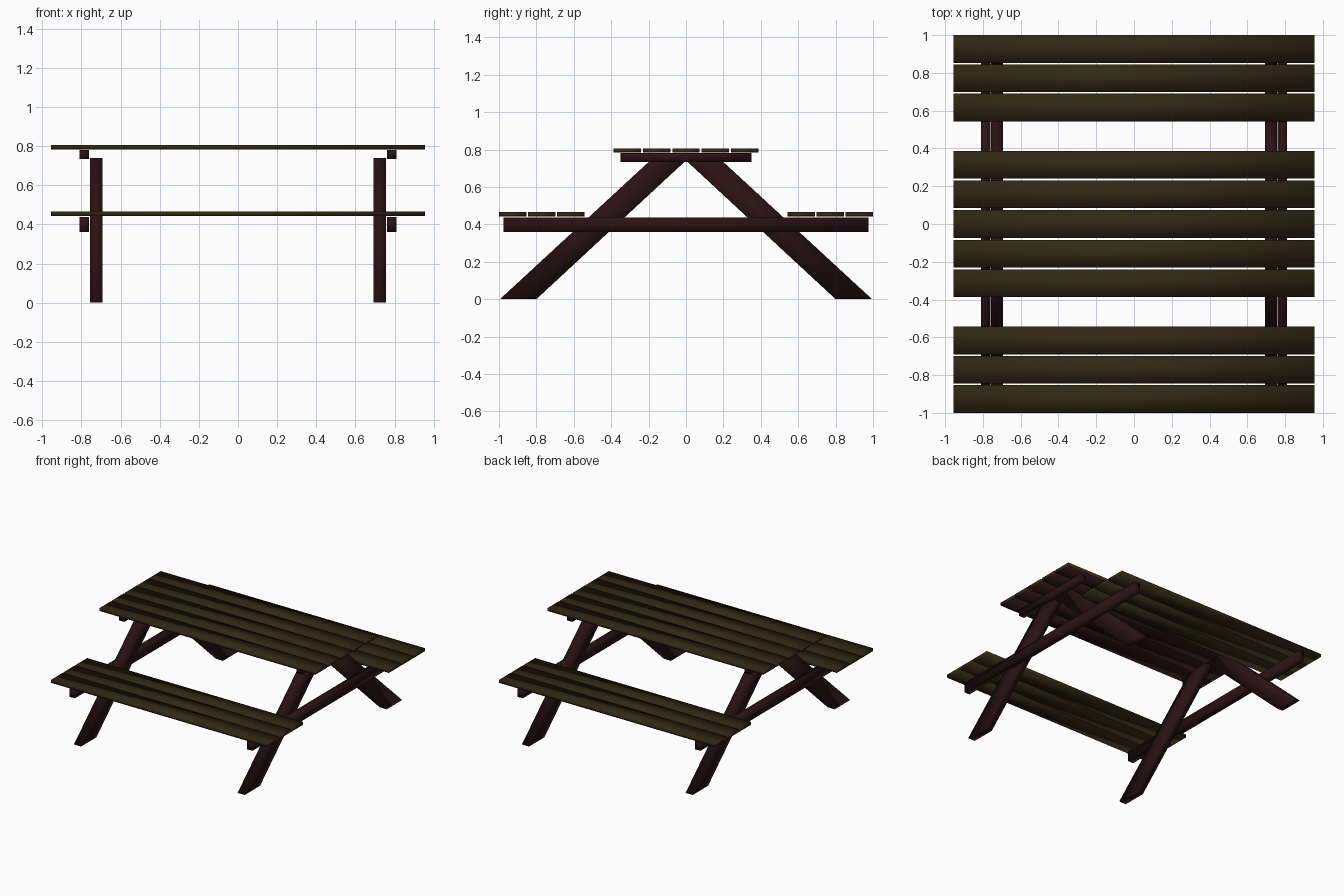
import bpy, bmesh

cube = bpy.data.objects.get("Cube")
if cube:
    bpy.data.objects.remove(cube, do_unlink=True)


def material(name, rgb):
    m = bpy.data.materials.new(name)
    m.use_nodes = True
    color = (*rgb, 1.0)
    m.diffuse_color = color
    bsdf = next(n for n in m.node_tree.nodes if n.type == 'BSDF_PRINCIPLED')
    bsdf.inputs["Base Color"].default_value = color
    bsdf.inputs["Roughness"].default_value = 0.8
    return m


PLANK = material("olive_brown_plank", (0.031, 0.021, 0.007))
FRAME = material("dark_red_frame", (0.023, 0.006, 0.007))


def timber(name, x0, x1, profile, mats, red_underside=False):
    """Extrude a (y, z) profile along x, with softly blended corner shading."""
    bm = bmesh.new()
    face = bm.faces.new([bm.verts.new((x0, y, z)) for y, z in profile])
    ext = bmesh.ops.extrude_face_region(bm, geom=[face], use_keep_orig=True)
    verts = [v for v in ext["geom"] if isinstance(v, bmesh.types.BMVert)]
    bmesh.ops.translate(bm, verts=verts, vec=(x1 - x0, 0, 0))
    bmesh.ops.recalc_face_normals(bm, faces=bm.faces)
    bm.normal_update()
    for f in bm.faces:
        f.smooth = True
        if red_underside and f.normal.z < -0.5:
            f.material_index = 1
    mesh = bpy.data.meshes.new(name)
    bm.to_mesh(mesh)
    bm.free()
    for m in mats:
        mesh.materials.append(m)
    ob = bpy.data.objects.new(name, mesh)
    bpy.context.collection.objects.link(ob)
    return ob


def rect(y0, y1, z0, z1):
    return [(y0, z0), (y1, z0), (y1, z1), (y0, z1)]


LENGTH, WIDTH, PITCH = 0.955, 0.147, 0.157

# Tabletop planks
for i in range(5):
    y = (i - 2) * PITCH
    timber(f"tabletop_plank_{i + 1}", -LENGTH, LENGTH,
           rect(y - WIDTH / 2, y + WIDTH / 2, 0.783, 0.806),
           [PLANK, FRAME], red_underside=True)

# Bench planks, front and back
for side, s in (("front", -1), ("back", 1)):
    for i in range(3):
        outer = 1 - i * PITCH * 0.985
        timber(f"{side}_bench_plank_{i + 1}", -LENGTH, LENGTH,
               rect(*sorted((s * outer, s * (outer - WIDTH))), 0.442, 0.466),
               [PLANK])

# End frames: slanted legs, seat beam and tabletop beam
for end, sx in (("left", 1), ("right", -1)):
    leg_x = sorted((sx * 0.693, sx * 0.756))
    beam_x = sorted((sx * 0.761, sx * 0.81))
    for side, s in (("front", -1), ("back", 1)):
        timber(f"{end}_{side}_leg", *leg_x,
               [(s * 0.995, 0), (s * 0.8, 0), (s * 0.004, 0.738), (s * 0.195, 0.738)],
               [FRAME])
    timber(f"{end}_seat_beam", *beam_x, rect(-0.975, 0.975, 0.36, 0.437), [FRAME])
    timber(f"{end}_tabletop_beam", *beam_x, rect(-0.35, 0.35, 0.733, 0.781), [FRAME])
